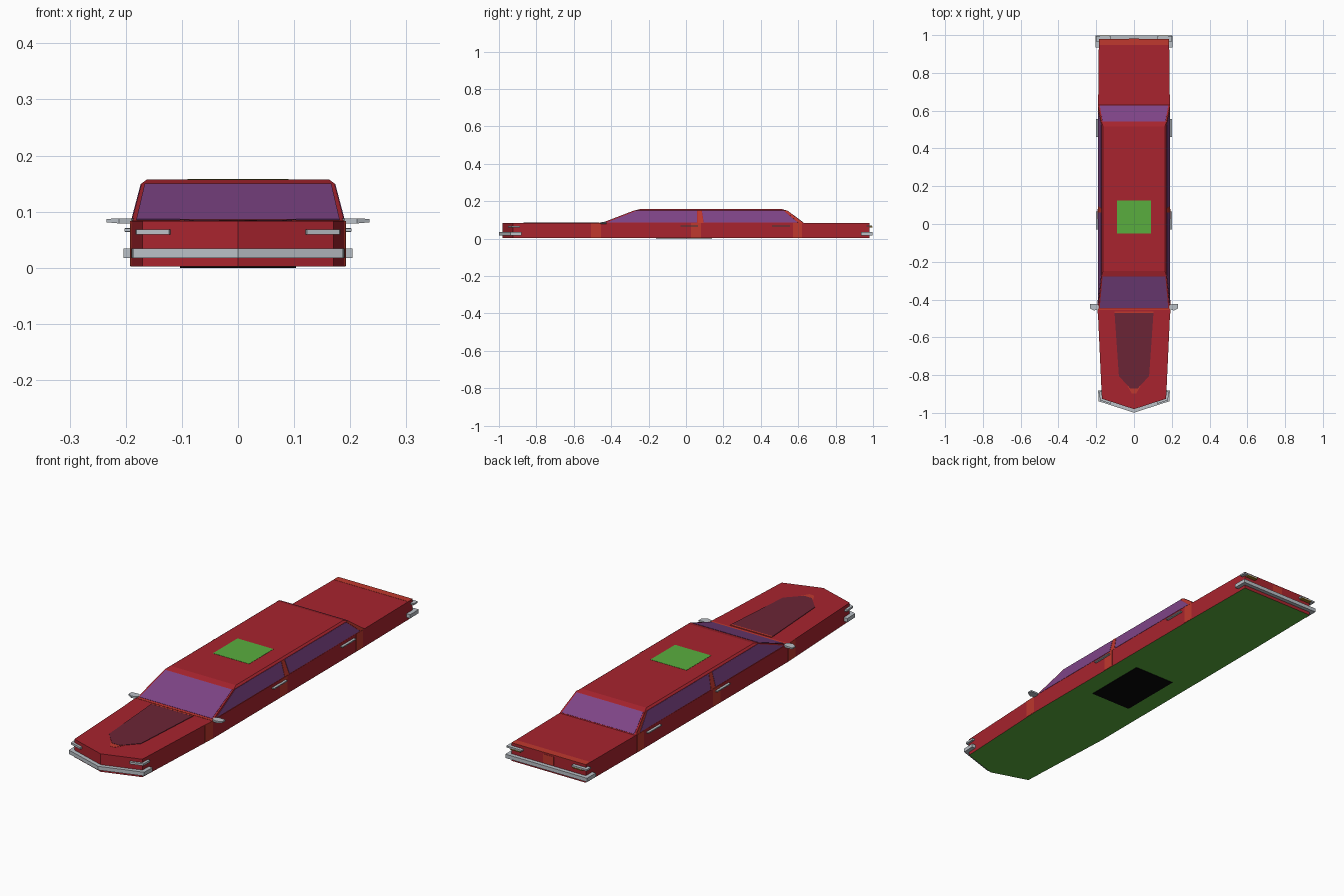
import bpy, bmesh
from mathutils import Vector

if "Cube" in bpy.data.objects:
    bpy.data.objects.remove(bpy.data.objects["Cube"])


def material(name, r, g, b):
    lin = [((c / 255 + 0.055) / 1.055) ** 2.4 for c in (r, g, b)]
    m = bpy.data.materials.new(name)
    m.diffuse_color = (*lin, 1)
    m.use_nodes = True
    m.node_tree.nodes["Principled BSDF"].inputs["Base Color"].default_value = m.diffuse_color
    return m


RED = material("body_red", 168, 36, 46)
ORANGE = material("accent_orange", 192, 56, 46)
PURPLE = material("window_purple", 126, 68, 134)
MAROON = material("hood_maroon", 107, 37, 54)
SILVER = material("trim_silver", 186, 192, 198)
GREEN = material("panel_green", 90, 174, 62)
BLACK = material("under_black", 8, 8, 8)
OLIVE = material("lamp_amber", 165, 130, 40)


def loft(name, rings, mats, mirror=False):
    """Closed solid through rings of equal point count."""
    bm = bmesh.new()
    vs = [[bm.verts.new(p) for p in ring] for ring in rings]
    n = len(vs[0])
    for a, b in zip(vs, vs[1:]):
        for i in range(n):
            j = (i + 1) % n
            bm.faces.new((a[i], a[j], b[j], b[i]))
    bm.faces.new(vs[0])
    bm.faces.new(vs[-1])
    bmesh.ops.recalc_face_normals(bm, faces=bm.faces)
    if len(mats) > 1:  # second colour goes on the underside
        for f in bm.faces:
            f.material_index = int(f.normal.z < -0.5)
    me = bpy.data.meshes.new(name)
    bm.to_mesh(me)
    bm.free()
    for m in mats:
        me.materials.append(m)
    ob = bpy.data.objects.new(name, me)
    bpy.context.collection.objects.link(ob)
    if mirror:
        ob.modifiers.new("Mirror", 'MIRROR').use_mirror_merge = False
    return ob


def plate(name, pts, mat, t=0.0012, mirror=False):
    """Thin polygon centred on the surface it lies on."""
    pts = [Vector(p) for p in pts]
    n = (pts[1] - pts[0]).cross(pts[2] - pts[0]).normalized() * t
    return loft(name, [[p - n for p in pts], [p + n for p in pts]], [mat], mirror)


def bar(name, path, z0, z1, t, mat, mirror=False):
    """Upright strip of thickness t standing on the outer side of a plan path."""
    p = [Vector(q) for q in path]
    nrm = []
    for a, b in zip(p, p[1:]):
        d = (b - a).normalized()
        nrm.append(Vector((d.y, -d.x)))
    outer = []
    for i, q in enumerate(p):
        a, b = nrm[max(i - 1, 0)], nrm[min(i, len(nrm) - 1)]
        m = (a + b).normalized()
        outer.append(q + m * t / m.dot(a))
    ring = p + outer[::-1]
    return loft(name, [[(q.x, q.y, z) for q in ring] for z in (z0, z1)], [mat], mirror)


# Lower body: plan outline extruded, green underside
TOP = 0.083
EDGE = [(0.17, -0.925), (0.192, -0.45), (0.19, 0.62), (0.186, 0.98)]


def half_width(y):
    for (x0, y0), (x1, y1) in zip(EDGE, EDGE[1:]):
        if y <= y1:
            return x0 + (x1 - x0) * (y - y0) / (y1 - y0)
    return EDGE[-1][0]


plan = [(0, -0.98)] + EDGE + [(-x, y) for x, y in EDGE[::-1]]
loft("lower_body", [[(x, y, z) for x, y in plan] for z in (0.002, TOP)], [RED, GREEN])
plate("underside_panel", [(-0.103, -0.16, 0.001), (0.103, -0.16, 0.001),
                          (0.103, 0.14, 0.001), (-0.103, 0.14, 0.001)], BLACK, 0.0011)

# Cabin: base, shoulder and roof rings
LEVELS = [(0.19, -0.452, 0.632, TOP - 0.001), (0.172, -0.275, 0.54, 0.15),
          (0.163, -0.248, 0.515, 0.157)]
loft("cabin", [[(-w, f, z), (w, f, z), (w, b, z), (-w, b, z)] for w, f, b, z in LEVELS], [RED])


def wall(v):
    """Half width, front y, rear y and z at height fraction v up the glass."""
    return [a + (b - a) * v for a, b in zip(LEVELS[0], LEVELS[1])]


def side_plate(name, corners, mat):
    plate(name, [(wall(v)[0], y, wall(v)[3]) for y, v in corners], mat, mirror=True)


# Front and rear glass
for name, k in (("windshield", 1), ("rear_window", 2)):
    lo, hi = wall(0.05), wall(0.98)
    plate(name, [(-lo[0] + 0.008, lo[k], lo[3]), (lo[0] - 0.008, lo[k], lo[3]),
                 (hi[0] - 0.006, hi[k], hi[3]), (-hi[0] + 0.006, hi[k], hi[3])], PURPLE)

# Side glass and pillars
side_plate("front_side_window", [(-0.425, 0.05), (0.06, 0.05), (0.06, 0.98), (-0.265, 0.98)], PURPLE)
side_plate("rear_side_window", [(0.095, 0.05), (0.598, 0.05), (0.522, 0.98), (0.085, 0.98)], PURPLE)
side_plate("middle_pillar", [(0.062, 0.02), (0.093, 0.02), (0.083, 1), (0.062, 1)], ORANGE)
side_plate("rear_pillar", [(0.602, 0.02), (0.628, 0.02), (0.537, 1), (0.525, 1)], ORANGE)

# Roof panel
plate("roof_panel", [(-0.09, -0.05, 0.157), (0.09, -0.05, 0.157),
                     (0.09, 0.125, 0.157), (-0.09, 0.125, 0.157)], GREEN, 0.001)

# Vertical bands on the body sides
for name, y0, y1 in (("front_band", -0.508, -0.455), ("door_band", 0.027, 0.08),
                     ("rear_band", 0.572, 0.62)):
    a, b = half_width(y0), half_width(y1)
    plate(name, [(a, y0, 0.003), (b, y1, 0.003), (b, y1, TOP), (a, y0, TOP)],
          ORANGE, 0.001, True)


def hood_z(y):
    return 0.0835 + 0.002 * (y + 0.87) / 0.4


# Raised hood panel with accent at both ends
half = [(0.103, -0.472), (0.08, -0.805), (0.02, -0.87)]
outline = half + [(-x, y) for x, y in half[::-1]]
plate("hood_panel", [(x, y, hood_z(y)) for x, y in outline], MAROON, 0.0012)
plate("hood_panel_rear_edge", [(x, y, hood_z(y)) for x, y in
      [(-0.103, -0.472), (0.103, -0.472), (0.103, -0.462), (-0.103, -0.462)]], ORANGE, 0.0015)
plate("hood_panel_tip", [(x, y, TOP) for x, y in
      [(-0.034, -0.858), (0.034, -0.858), (0.012, -0.897), (-0.012, -0.897)]], ORANGE, 0.0008)
plate("cowl_strip", [(-0.19, -0.456, TOP), (0.19, -0.456, TOP),
                     (0.19, -0.444, TOP), (-0.19, -0.444, TOP)], ORANGE, 0.001)

# Rear deck edge and rear centre plate
plate("deck_edge", [(-0.186, 0.948, TOP), (0.186, 0.948, TOP),
                    (0.186, 0.98, TOP), (-0.186, 0.98, TOP)], ORANGE, 0.0008)
plate("rear_plate", [(-0.026, 0.98, 0.037), (0.026, 0.98, 0.037),
                     (0.026, 0.98, 0.076), (-0.026, 0.98, 0.076)], ORANGE)

# Wrap-round bumpers
w = half_width(-0.88)
bar("front_bumper", [(-w, -0.88), (-0.17, -0.925), (0, -0.98), (0.17, -0.925), (w, -0.88)],
    0.017, 0.034, 0.018, SILVER)
w = half_width(0.935)
bar("rear_bumper", [(w, 0.935), (0.186, 0.98), (-0.186, 0.98), (-w, 0.935)],
    0.017, 0.034, 0.018, SILVER)

# Lamps
bar("headlight", [(0.12, -0.941), (0.17, -0.925), (half_width(-0.887), -0.887)],
    0.059, 0.068, 0.011, SILVER, True)
bar("tail_light", [(0.186, 0.965), (0.186, 0.98), (0.125, 0.98)],
    0.064, 0.071, 0.015, SILVER, True)
bar("tail_lamp_lens", [(0.18, 0.98), (0.13, 0.98)], 0.06, 0.064, 0.017, OLIVE, True)

# Door handles
for name, y0, y1 in (("front_door_handle", -0.03, 0.065), ("rear_door_handle", 0.46, 0.555)):
    bar(name, [(half_width(y0), y0), (half_width(y1), y1)], 0.065, 0.07, 0.011, SILVER, True)

# Wing mirrors
mirror_plan = [(0.183, -0.432), (0.2, -0.424), (0.234, -0.424), (0.234, -0.446),
               (0.212, -0.458), (0.19, -0.452)]
loft("wing_mirror", [[(x, y, z0 if x < 0.22 else z1) for x, y in mirror_plan]
                     for z0, z1 in ((0.079, 0.081), (0.088, 0.087))], [SILVER], True)
